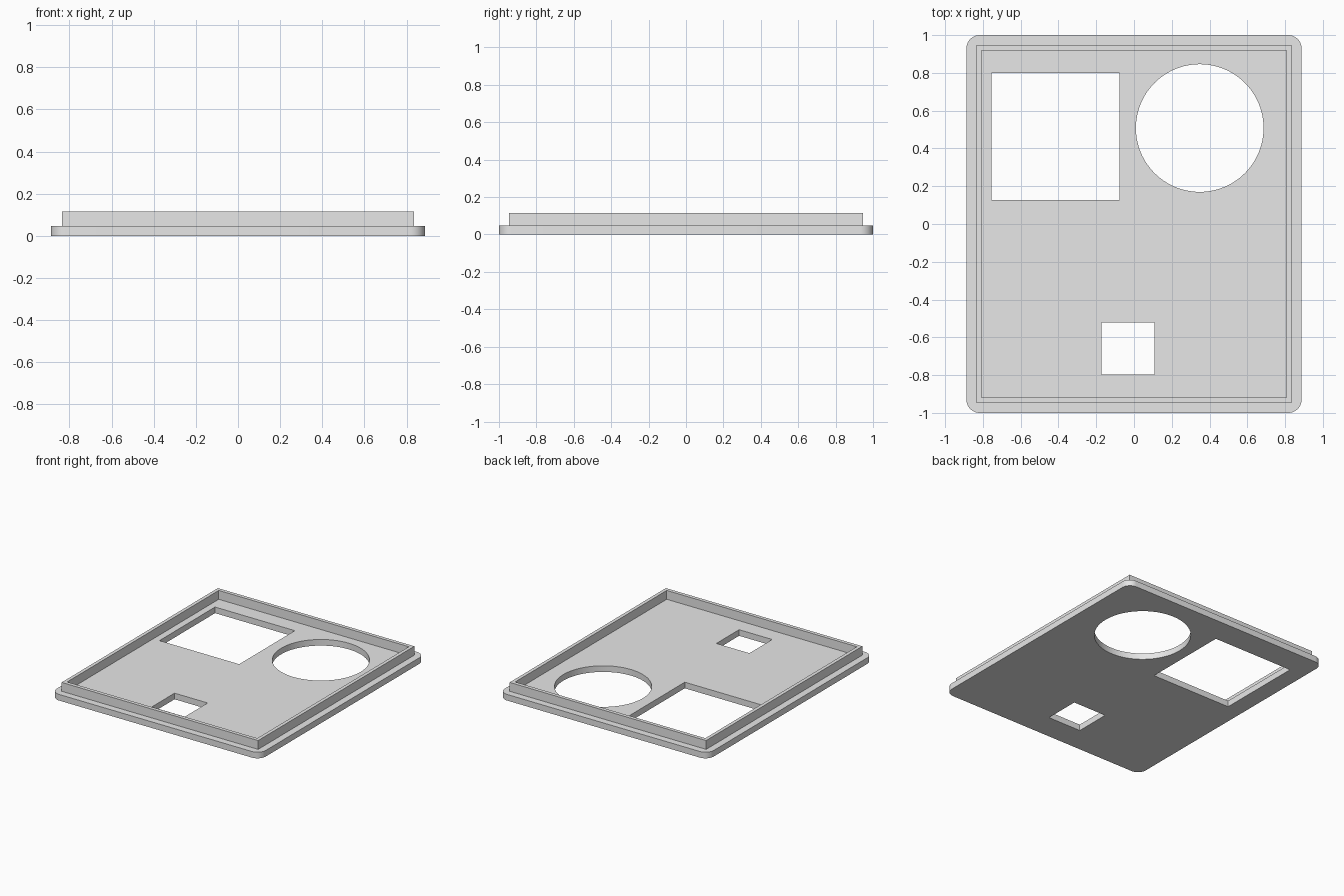
import bpy
import bmesh
from math import cos, sin, pi, radians

cube = bpy.data.objects.get("Cube")
if cube:
    bpy.data.objects.remove(cube, do_unlink=True)

# Single grey material
GREY = (0.8, 0.8, 0.8, 1)
grey = bpy.data.materials.new("plain grey")
grey.use_nodes = True
grey.diffuse_color = GREY
grey.node_tree.nodes["Principled BSDF"].inputs["Base Color"].default_value = GREY


def rectangle(x0, x1, y0, y1):
    return [(x0, y0), (x1, y0), (x1, y1), (x0, y1)]


def circle(cx, cy, r, steps=96):
    return [(cx + r * cos(2 * pi * i / steps), cy + r * sin(2 * pi * i / steps))
            for i in range(steps)]


def rounded_rectangle(hx, hy, r, steps=12):
    corners = [(1, 1), (-1, 1), (-1, -1), (1, -1)]
    points = []
    for quarter, (sx, sy) in enumerate(corners):
        for i in range(steps + 1):
            a = (quarter + i / steps) * pi / 2
            points.append((sx * (hx - r) + r * cos(a), sy * (hy - r) + r * sin(a)))
    return points


def slab(name, loops, z0, z1):
    """Extrude an outline, with the further loops as holes, from z0 to z1."""
    curve = bpy.data.curves.new(name + "_outline", 'CURVE')
    curve.dimensions = '2D'
    curve.fill_mode = 'BOTH'
    curve.extrude = (z1 - z0) / 2
    for loop in loops:
        spline = curve.splines.new('POLY')
        spline.points.add(len(loop) - 1)
        for point, (x, y) in zip(spline.points, loop):
            point.co = (x, y, 0, 1)
        spline.use_cyclic_u = True
    helper = bpy.data.objects.new(name + "_outline", curve)
    bpy.context.collection.objects.link(helper)
    bpy.context.view_layer.update()
    evaluated = helper.evaluated_get(bpy.context.evaluated_depsgraph_get())
    mesh = bpy.data.meshes.new_from_object(evaluated)
    bpy.data.objects.remove(helper, do_unlink=True)
    bpy.data.curves.remove(curve)

    # Weld caps to sides and set the height
    bm = bmesh.new()
    bm.from_mesh(mesh)
    bmesh.ops.remove_doubles(bm, verts=bm.verts, dist=0.0001)
    bmesh.ops.recalc_face_normals(bm, faces=bm.faces)
    bmesh.ops.translate(bm, verts=bm.verts, vec=(0, 0, (z0 + z1) / 2))
    bm.to_mesh(mesh)
    bm.free()
    mesh.name = name
    mesh.materials.clear()
    mesh.materials.append(grey)
    obj = bpy.data.objects.new(name, mesh)
    bpy.context.collection.objects.link(obj)
    bpy.ops.object.select_all(action='DESELECT')
    obj.select_set(True)
    bpy.context.view_layer.objects.active = obj
    bpy.ops.object.shade_smooth_by_angle(angle=radians(30))
    return obj


# Base plate with large square, round and small square openings
slab("base_plate", [
    rounded_rectangle(0.887, 1.0, 0.07),
    rectangle(-0.755, -0.078, 0.126, 0.8),
    circle(0.348, 0.508, 0.338),
    rectangle(-0.173, 0.108, -0.798, -0.522),
], 0, 0.047)

# Thin raised wall set in from the plate edge, sunk slightly into the plate
slab("raised_rim", [
    rectangle(-0.834, 0.834, -0.947, 0.947),
    rectangle(-0.807, 0.807, -0.919, 0.919),
], 0.04, 0.115)
